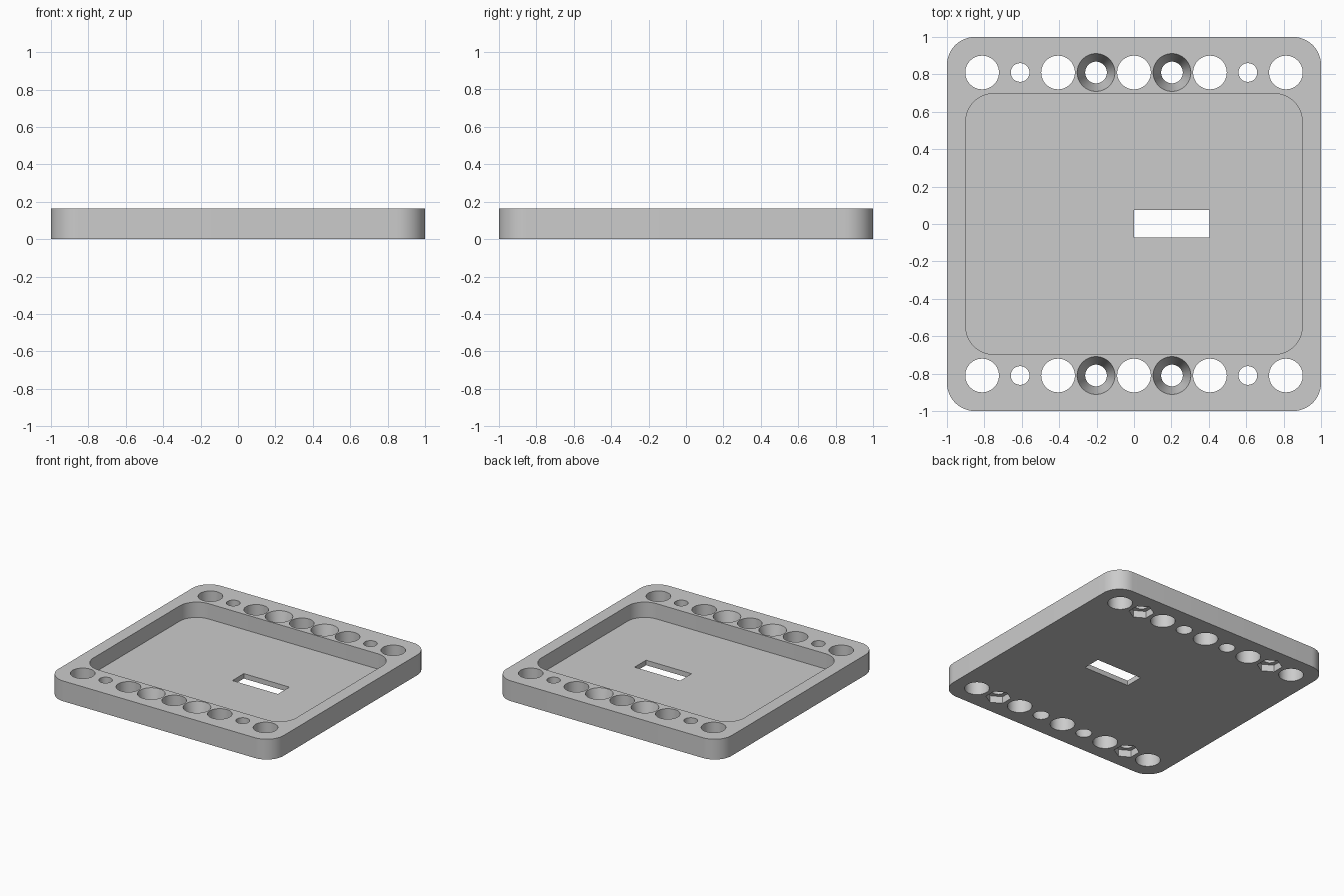
import bpy
import bmesh
from math import radians, sin, cos, pi

if "Cube" in bpy.data.objects:
    bpy.data.objects.remove(bpy.data.objects["Cube"], do_unlink=True)

HEIGHT = 0.163
FLOOR = 0.04
ROW_Y = 0.81
PITCH = 0.203
OVER = 0.05

grey = bpy.data.materials.new("light grey")
grey.use_nodes = True
grey.diffuse_color = (0.6, 0.6, 0.6, 1)
grey.node_tree.nodes["Principled BSDF"].inputs["Base Color"].default_value = (0.6, 0.6, 0.6, 1)


def circle(x, y, r, sides, turn=0.0):
    return [(x + r * cos(turn + 2 * pi * i / sides),
             y + r * sin(turn + 2 * pi * i / sides)) for i in range(sides)]


def rounded_rect(hx, hy, r, steps=12):
    pts = []
    for k, (sx, sy) in enumerate([(1, 1), (-1, 1), (-1, -1), (1, -1)]):
        for i in range(steps + 1):
            a = (k + i / steps) * pi / 2
            pts.append((sx * (hx - r) + r * cos(a), sy * (hy - r) + r * sin(a)))
    return pts


def loft(bm, low, z0, high, z1):
    """Closed solid between two outlines with matching point counts."""
    a = [bm.verts.new((x, y, z0)) for x, y in low]
    b = [bm.verts.new((x, y, z1)) for x, y in high]
    bm.faces.new(a[::-1])
    bm.faces.new(b)
    for i in range(len(a)):
        j = (i + 1) % len(a)
        bm.faces.new((a[i], a[j], b[j], b[i]))


def make_object(name, bm):
    mesh = bpy.data.meshes.new(name)
    bm.to_mesh(mesh)
    bm.free()
    mesh.materials.append(grey)
    obj = bpy.data.objects.new(name, mesh)
    bpy.context.scene.collection.objects.link(obj)
    return obj


def cut(target, name, bm):
    """Subtract the solids in bm from the target."""
    cutter = make_object(name, bm)
    cutter.hide_render = True
    mod = target.modifiers.new(name, "BOOLEAN")
    mod.operation = "DIFFERENCE"
    mod.solver = "EXACT"
    mod.object = cutter
    bpy.context.view_layer.objects.active = target
    bpy.ops.object.modifier_apply(modifier=name)
    bpy.data.objects.remove(cutter, do_unlink=True)


# Plate with rounded corners
bm = bmesh.new()
outline = rounded_rect(1, 1, 0.15)
loft(bm, outline, 0, outline, HEIGHT)
plate = make_object("base_plate", bm)

# Shallow tray recess
bm = bmesh.new()
outline = rounded_rect(0.9, 0.697, 0.15)
loft(bm, outline, FLOOR, outline, HEIGHT + OVER)
cut(plate, "tray_recess", bm)

# Cable slot through the floor, right of the centre
bm = bmesh.new()
slot = [(0, -0.072), (0.405, -0.072), (0.405, 0.074), (0, 0.074)]
loft(bm, slot, -OVER, slot, HEIGHT)
cut(plate, "cable_slot", bm)

# Two rows of holes: large, small and tapered
bm = bmesh.new()
for y in (-ROW_Y, ROW_Y):
    for n in range(-4, 5):
        x = n * PITCH
        if abs(n) == 1:
            slope = (0.101 - 0.058) / HEIGHT * OVER
            loft(bm, circle(x, y, 0.058 - slope, 48), -OVER,
                 circle(x, y, 0.101 + slope, 48), HEIGHT + OVER)
        else:
            ring = circle(x, y, 0.05 if abs(n) == 3 else 0.09, 48)
            loft(bm, ring, -OVER, ring, HEIGHT + OVER)
cut(plate, "hole_rows", bm)

# Hexagonal nut pockets under the small holes
bm = bmesh.new()
for y in (-ROW_Y, ROW_Y):
    for x in (-3 * PITCH, 3 * PITCH):
        hexagon = circle(x, y, 0.092, 6, pi / 2)
        loft(bm, hexagon, -OVER, hexagon, 0.055)
cut(plate, "nut_pockets", bm)

# Smooth round walls, crisp rims
bpy.ops.object.select_all(action="DESELECT")
plate.select_set(True)
bpy.context.view_layer.objects.active = plate
bpy.ops.object.shade_smooth_by_angle(angle=radians(30))
